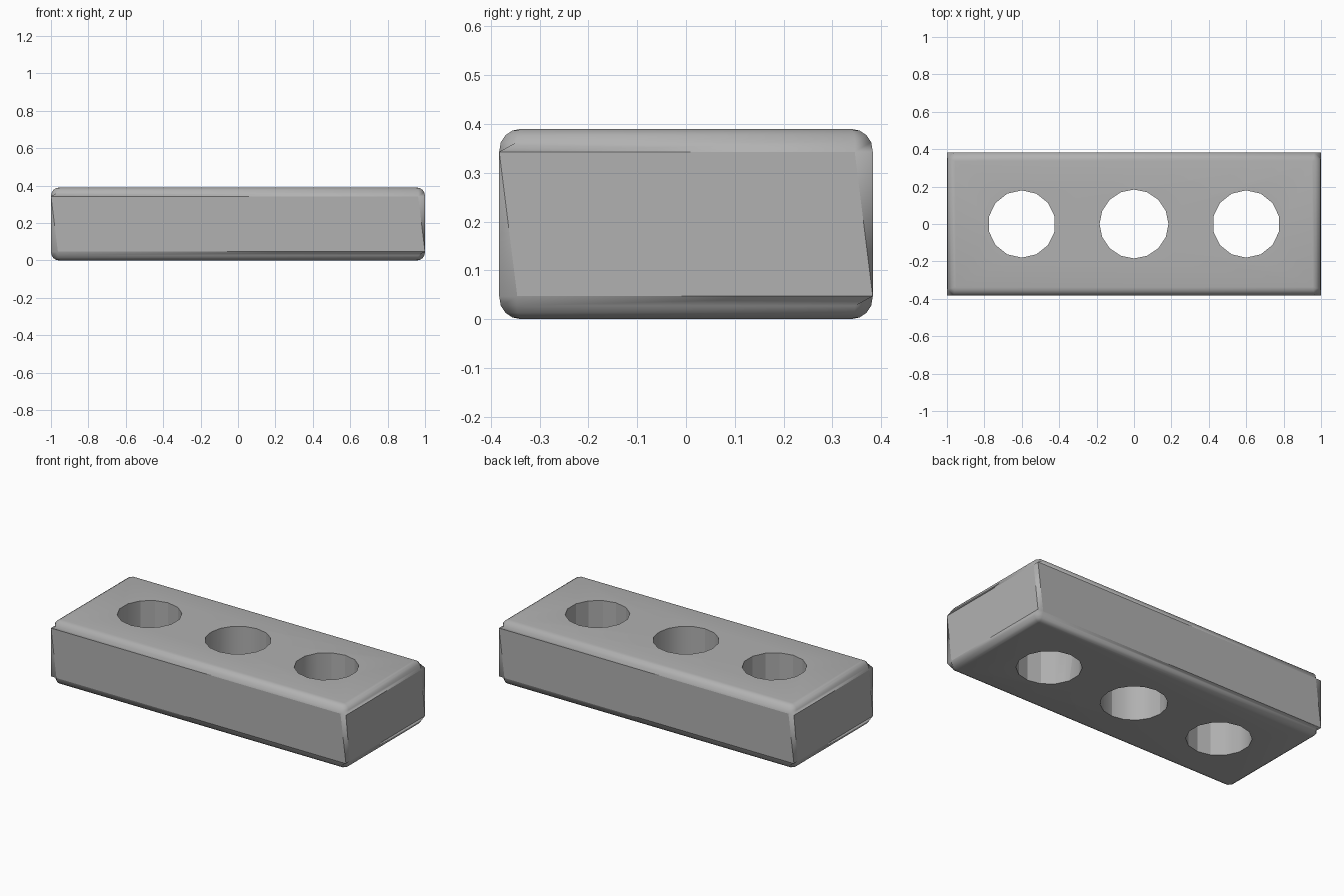
import bpy, bmesh, math
from mathutils import Vector

if "Cube" in bpy.data.objects:
    bpy.data.objects.remove(bpy.data.objects["Cube"])

HX, HY, H = 1.0, 0.383, 0.39
OFF, R = 0.037, 0.044
# rounded edge profile: (inset, distance from top or bottom, corner cut)
EDGE = []
for i in range(4):
    a = math.radians(22.5 * i)
    inset = R * (1 - math.sin(a))
    EDGE.append((inset, R * (1 - math.cos(a)), max(0.004, (R - inset) * 0.8)))


def ring(bm, inset, z, cut, kind):
    """Rectangle with two points per corner: cut corner, or a sharp
    corner with one extra point before or after it."""
    x, y = HX - inset, HY - inset
    c = [Vector((-x, -y, z)), Vector((x, -y, z)), Vector((x, y, z)), Vector((-x, y, z))]
    pts = []
    for k in range(4):
        p = c[k]
        back = (c[k - 1] - p).normalized()
        ahead = (c[(k + 1) % 4] - p).normalized()
        if kind == 'cut':
            pts += [p + back * cut, p + ahead * cut]
        elif kind == 'after':
            pts += [p, p + ahead * OFF]
        else:
            pts += [p + back * OFF, p]
    return [bm.verts.new(p) for p in pts]


def sharpen(bm, a, b):
    bm.edges.get((a, b)).smooth = False


# Block body: rounded bottom, flat walls, rounded top
bm = bmesh.new()
low = [ring(bm, i, d, c, 'cut') for i, d, c in EDGE]
low.append(ring(bm, 0, R + 0.003, 0, 'after'))
high = [ring(bm, 0, H - R - 0.003, 0, 'before')]
high += [ring(bm, i, H - d, c, 'cut') for i, d, c in reversed(EDGE)]
for group in (low, high):
    for a, b in zip(group, group[1:]):
        for k in range(8):
            n = (k + 1) % 8
            bm.faces.new((a[k], a[n], b[n], b[k]))
B, T = low[-1], high[0]
for k in range(0, 8, 2):
    n = (k + 2) % 8
    bm.faces.new((B[k + 1], B[n], T[n], T[k + 1]))
    # slanted corner strip, folded along the vertical corner
    bm.faces.new((B[k], T[k + 1], T[k]))
    bm.faces.new((B[k], B[k + 1], T[k + 1]))
bm.faces.new(high[-1])
bm.faces.new(low[0][::-1])
for f in bm.faces:
    f.smooth = True
# Crisp borders of the walls
for k in range(0, 8, 2):
    n = (k + 2) % 8
    sharpen(bm, B[k], T[k])
    sharpen(bm, B[k + 1], T[k + 1])
    sharpen(bm, B[k + 1], B[n])
    sharpen(bm, T[n], T[k + 1])
bmesh.ops.recalc_face_normals(bm, faces=bm.faces)
mesh = bpy.data.meshes.new("block")
bm.to_mesh(mesh)
bm.free()
block = bpy.data.objects.new("block", mesh)
bpy.context.collection.objects.link(block)
bpy.context.view_layer.objects.active = block

# Three through holes
for i, (x, sides, r) in enumerate([(-0.6, 14, 0.18), (0, 16, 0.184), (0.6, 14, 0.18)]):
    bpy.ops.mesh.primitive_cylinder_add(vertices=sides, radius=r, depth=1, location=(x, 0, H / 2))
    cutter = bpy.context.object
    cutter.name = f"hole_cutter_{i}"
    cutter.hide_render = True
    bpy.ops.object.shade_smooth()
    mod = block.modifiers.new("hole", 'BOOLEAN')
    mod.operation = 'DIFFERENCE'
    mod.solver = 'EXACT'
    mod.object = cutter
    bpy.context.view_layer.objects.active = block
    bpy.ops.object.modifier_apply(modifier=mod.name)
    bpy.data.objects.remove(cutter, do_unlink=True)

# Crisp hole rims
bm = bmesh.new()
bm.from_mesh(block.data)
for e in bm.edges:
    inside = all(abs(v.co.y) < 0.2 for v in e.verts)
    if inside and e.calc_face_angle(0) > math.radians(60):
        e.smooth = False
bm.to_mesh(block.data)
bm.free()

# Darker grey
mat = bpy.data.materials.new("dark_grey")
mat.diffuse_color = (0.44, 0.44, 0.44, 1)
mat.use_nodes = True
mat.node_tree.nodes["Principled BSDF"].inputs["Base Color"].default_value = mat.diffuse_color
block.data.materials.clear()
block.data.materials.append(mat)
for p in block.data.polygons:
    p.material_index = 0
